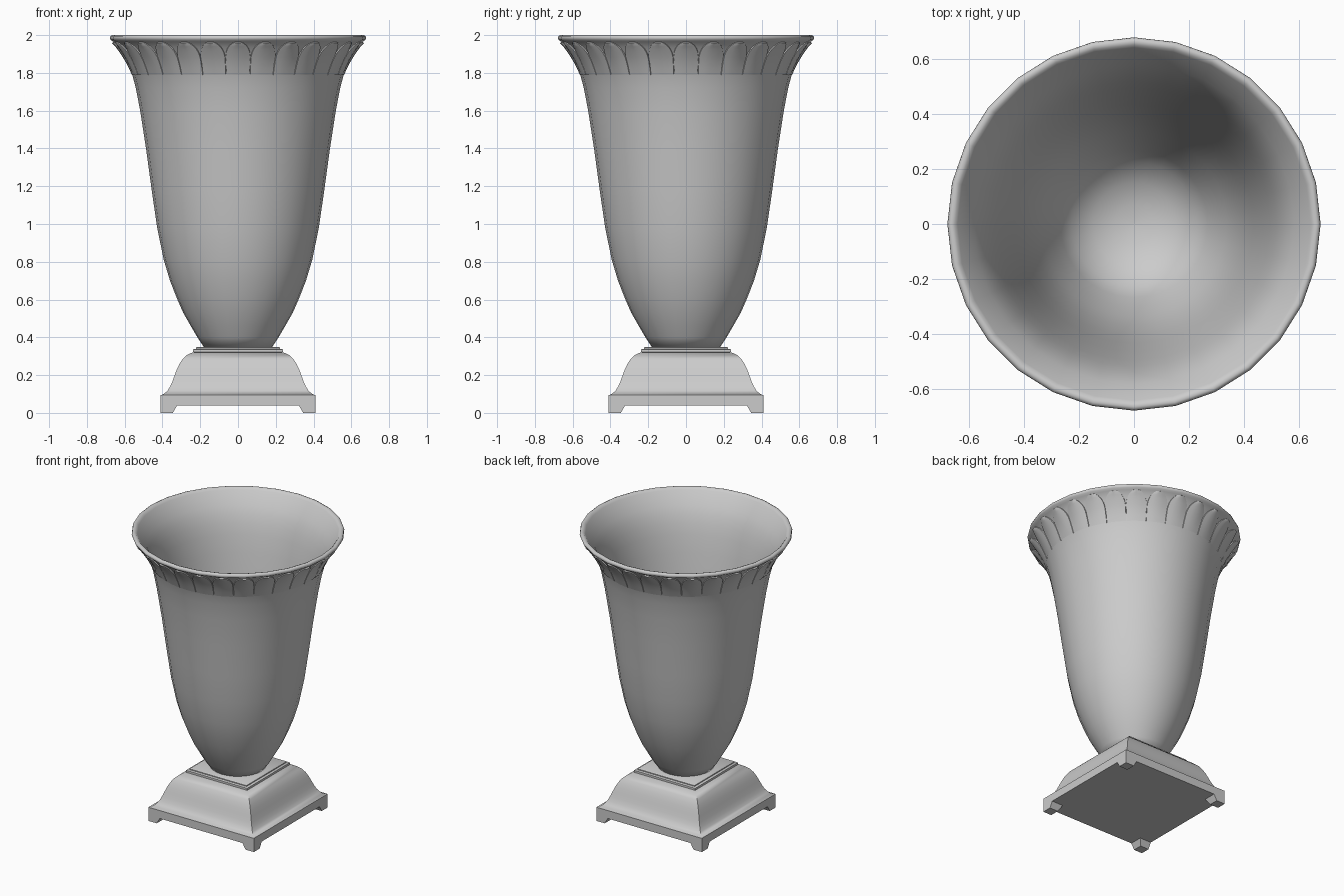
import bpy, math

if "Cube" in bpy.data.objects:
    bpy.data.objects.remove(bpy.data.objects["Cube"])

SIDES = 28


def make_object(name, verts, faces, angle):
    mesh = bpy.data.meshes.new(name)
    mesh.from_pydata(verts, [], faces)
    mesh.update()
    obj = bpy.data.objects.new(name, mesh)
    bpy.context.collection.objects.link(obj)
    bpy.ops.object.select_all(action='DESELECT')
    obj.select_set(True)
    bpy.context.view_layer.objects.active = obj
    bpy.ops.object.mode_set(mode='EDIT')
    bpy.ops.mesh.select_all(action='SELECT')
    bpy.ops.mesh.remove_doubles(threshold=0.00005)
    bpy.ops.mesh.normals_make_consistent(inside=False)
    bpy.ops.object.mode_set(mode='OBJECT')
    bpy.ops.object.shade_smooth_by_angle(angle=math.radians(angle))
    return obj


def revolve(name, profile, sides, angle=40):
    """Turn a (radius, z) profile; four sides give a square of that half width."""
    turn, scale = (math.pi / 4, math.sqrt(2)) if sides == 4 else (0, 1)
    verts, faces = [], []
    for r, z in profile:
        for k in range(sides):
            a = turn + 2 * math.pi * k / sides
            verts.append((r * scale * math.cos(a), r * scale * math.sin(a), z))
    for i in range(len(profile) - 1):
        for k in range(sides):
            n = (k + 1) % sides
            faces.append((i * sides + k, i * sides + n,
                          (i + 1) * sides + n, (i + 1) * sides + k))
    # caps at both ends
    faces.append(tuple(range(sides)))
    faces.append(tuple((len(profile) - 1) * sides + k for k in range(sides)))
    return make_object(name, verts, faces, angle)


# Bowl: outer wall, rolled rim, inner wall
outer = [(0.18, 0.348), (0.215, 0.40), (0.25, 0.46), (0.29, 0.53), (0.325, 0.61),
         (0.36, 0.70), (0.393, 0.81), (0.428, 0.98), (0.457, 1.18), (0.487, 1.40),
         (0.518, 1.60), (0.541, 1.72), (0.560, 1.79), (0.580, 1.845), (0.605, 1.895),
         (0.634, 1.937), (0.660, 1.965)]
rim = [(0.674, 1.974), (0.679, 1.984), (0.676, 1.995), (0.665, 2.0), (0.652, 1.996),
       (0.642, 1.985)]
inner = [(r - 0.022, z + 0.006) for r, z in reversed(outer[2:-1])]
floor = [(0.15, 0.41), (0.07, 0.385), (0.004, 0.38)]
revolve("bowl", outer + rim + inner + floor, SIDES, 60)


def wall_radius(z):
    for (r0, z0), (r1, z1) in zip(outer, outer[1:]):
        if z0 <= z <= z1:
            return r0 + (r1 - r0) * (z - z0) / (z1 - z0)
    return outer[-1][0]


# Ring of raised round-topped petals under the rim
columns = [(-1, -0.006), (-0.97, 0.003), (-0.5, 0.008), (0, 0.010),
           (0.5, 0.008), (0.97, 0.003), (1, -0.006)]
rows = [0, 0.2, 0.4, 0.55, 0.68, 0.78, 0.87, 0.94, 0.98, 1.0]
verts, faces = [], []
for p in range(SIDES):
    start = len(verts)
    for t in rows:
        z = 1.79 + 0.175 * t
        width = 1 if t < 0.5 else math.sqrt(max(0, 1 - ((t - 0.5) / 0.5) ** 2))
        for u, lift in columns:
            a = 2 * math.pi * p / SIDES + u * width * math.pi / SIDES
            grow = 0.15 + 0.85 * min(1, t / 0.6)
            off = -0.006 if t == 1 else (lift * grow if lift > 0 else lift)
            r = wall_radius(z) + off
            verts.append((r * math.cos(a), r * math.sin(a), z - 0.4 * off))
    n = len(columns)
    for i in range(len(rows) - 1):
        for j in range(n - 1):
            q = start + i * n + j
            faces.append((q, q + 1, q + n + 1, q + n))
make_object("rim_petals", verts, faces, 35)

# Square pedestal: plinth, ogee slope, two stepped plates
revolve("plinth", [(0.41, 0.04), (0.41, 0.096)], 4)
revolve("pedestal_slope",
        [(0.403, 0.096), (0.388, 0.104), (0.373, 0.118), (0.36, 0.138), (0.348, 0.165),
         (0.336, 0.198), (0.324, 0.23), (0.31, 0.26), (0.292, 0.287), (0.27, 0.307),
         (0.25, 0.317), (0.23, 0.321)], 4)
revolve("lower_plate", [(0.23, 0.32), (0.238, 0.322), (0.238, 0.336), (0.232, 0.339)], 4)
revolve("upper_plate", [(0.222, 0.338), (0.222, 0.345), (0.215, 0.35)], 4)

# Corner feet, tapering on their inner sides
for sx, sy, label in [(-1, -1, "front_left"), (1, -1, "front_right"),
                      (-1, 1, "back_left"), (1, 1, "back_right")]:
    v = [(sx * x, sy * y, z) for z, c in ((0, 0.345), (0.04, 0.322))
         for x, y in ((c, c), (0.41, c), (0.41, 0.41), (c, 0.41))]
    f = [(0, 1, 2, 3), (4, 5, 6, 7)] + [(k, (k + 1) % 4, (k + 1) % 4 + 4, k + 4)
                                        for k in range(4)]
    make_object("foot_" + label, v, f, 20)
